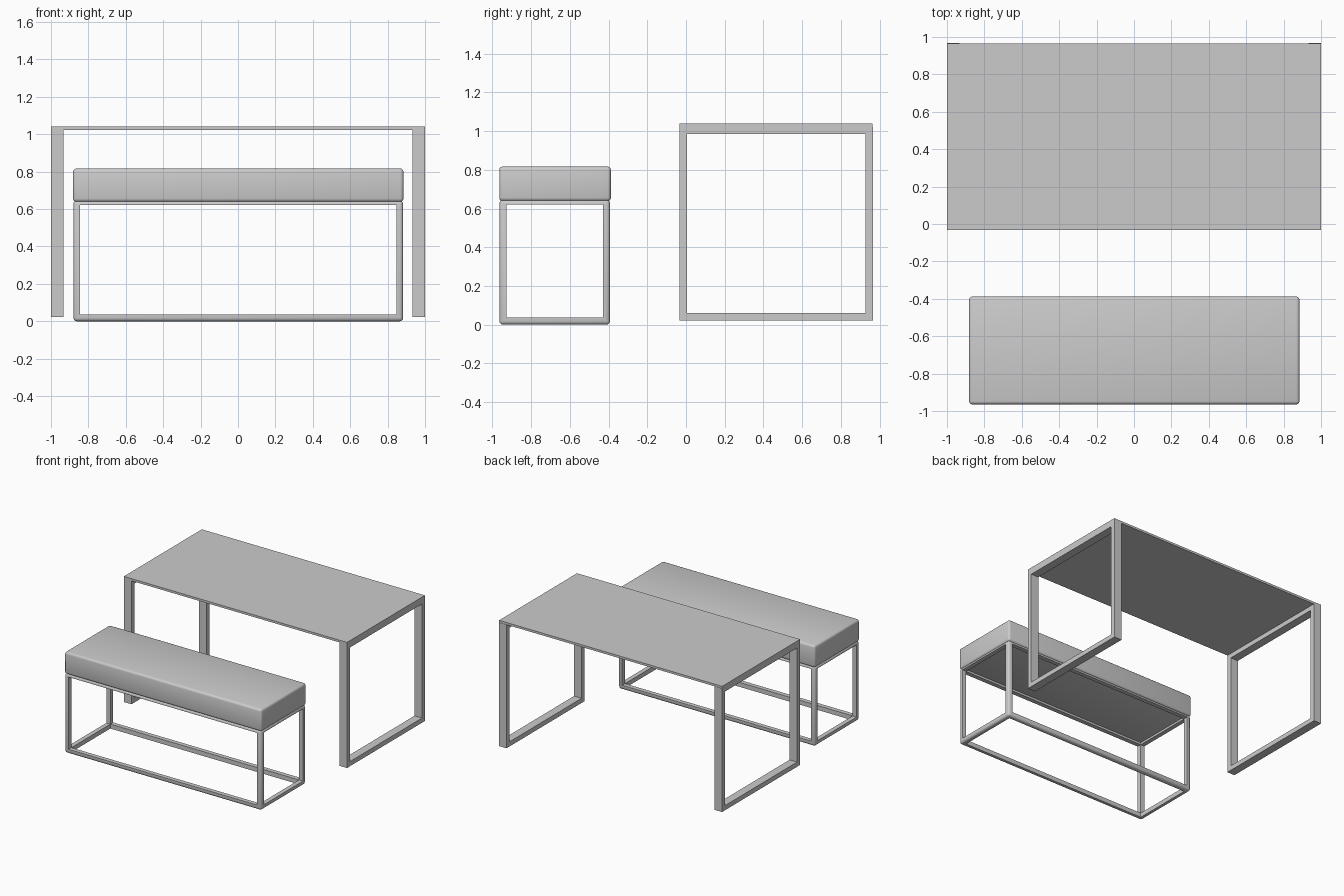
import bpy, bmesh, math

if "Cube" in bpy.data.objects:
    bpy.data.objects.remove(bpy.data.objects["Cube"])


def box(name, lo, hi, bevel=0.0, segments=3):
    """Box between two corners, with optional rounded edges."""
    bm = bmesh.new()
    bmesh.ops.create_cube(bm, size=1)
    for v in bm.verts:
        v.co = [(a + b) / 2 + c * (b - a) for a, b, c in zip(lo, hi, v.co)]
    if bevel:
        bmesh.ops.bevel(bm, geom=bm.edges[:], offset=bevel, segments=segments,
                        profile=0.5, affect='EDGES')
    me = bpy.data.meshes.new(name)
    bm.to_mesh(me)
    bm.free()
    ob = bpy.data.objects.new(name, me)
    bpy.context.collection.objects.link(ob)
    return ob


def loop_leg(name, x0, x1, y0, y1, z0, z1, wy, wz):
    """Mitred rectangular ring in the YZ plane, running from x0 to x1."""
    outer = [(y0, z0), (y1, z0), (y1, z1), (y0, z1)]
    inner = [(y0 + wy, z0 + wz), (y1 - wy, z0 + wz),
             (y1 - wy, z1 - wz), (y0 + wy, z1 - wz)]
    bm = bmesh.new()
    rings = [[bm.verts.new((x, y, z)) for y, z in pts]
             for x, pts in ((x0, outer), (x1, outer), (x1, inner), (x0, inner))]
    for r in range(4):
        a, b = rings[r], rings[(r + 1) % 4]
        for i in range(4):
            j = (i + 1) % 4
            bm.faces.new((a[i], a[j], b[j], b[i]))
    bmesh.ops.recalc_face_normals(bm, faces=bm.faces[:])
    me = bpy.data.meshes.new(name)
    bm.to_mesh(me)
    bm.free()
    ob = bpy.data.objects.new(name, me)
    bpy.context.collection.objects.link(ob)
    return ob


# Table: thin slab on two rectangular loop legs
box("table_top", (-1, -0.033, 1.022), (1, 0.965, 1.04))
for side, s in (("left", -1), ("right", 1)):
    xs = sorted((s * 0.932, s * 1.0))
    loop_leg(side + "_table_leg", xs[0], xs[1], -0.033, 0.967, 0.022, 1.022, 0.039, 0.038)

# Bench frame: rounded block hollowed along all three axes
X0, X1, Y0, Y1, Z0, Z1 = -0.88, 0.883, -0.964, -0.393, 0.0, 0.645
T = 0.036
frame = box("bench_frame", (X0, Y0, Z0), (X1, Y1, Z1), 0.018)
lo, hi = (X0 + T, Y0 + T, Z0 + T), (X1 - T, Y1 - T, Z1 - 0.024)
bpy.context.view_layer.objects.active = frame
for axis in range(3):
    a, b = list(lo), list(hi)
    a[axis] -= 0.5
    b[axis] += 0.5
    cutter = box("frame_cutter", a, b)
    cutter.hide_render = True
    mod = frame.modifiers.new("opening", 'BOOLEAN')
    mod.object = cutter
    mod.operation = 'DIFFERENCE'
    mod.solver = 'EXACT'
    bpy.ops.object.modifier_apply(modifier=mod.name)
    bpy.data.objects.remove(cutter)
frame.select_set(True)
bpy.ops.object.shade_smooth_by_angle(angle=math.radians(40))

# Bench cushion: soft-edged block
cushion = box("bench_cushion", (-0.882, -0.965, 0.638), (0.885, -0.388, 0.817), 0.018)
for p in cushion.data.polygons:
    p.use_smooth = True
